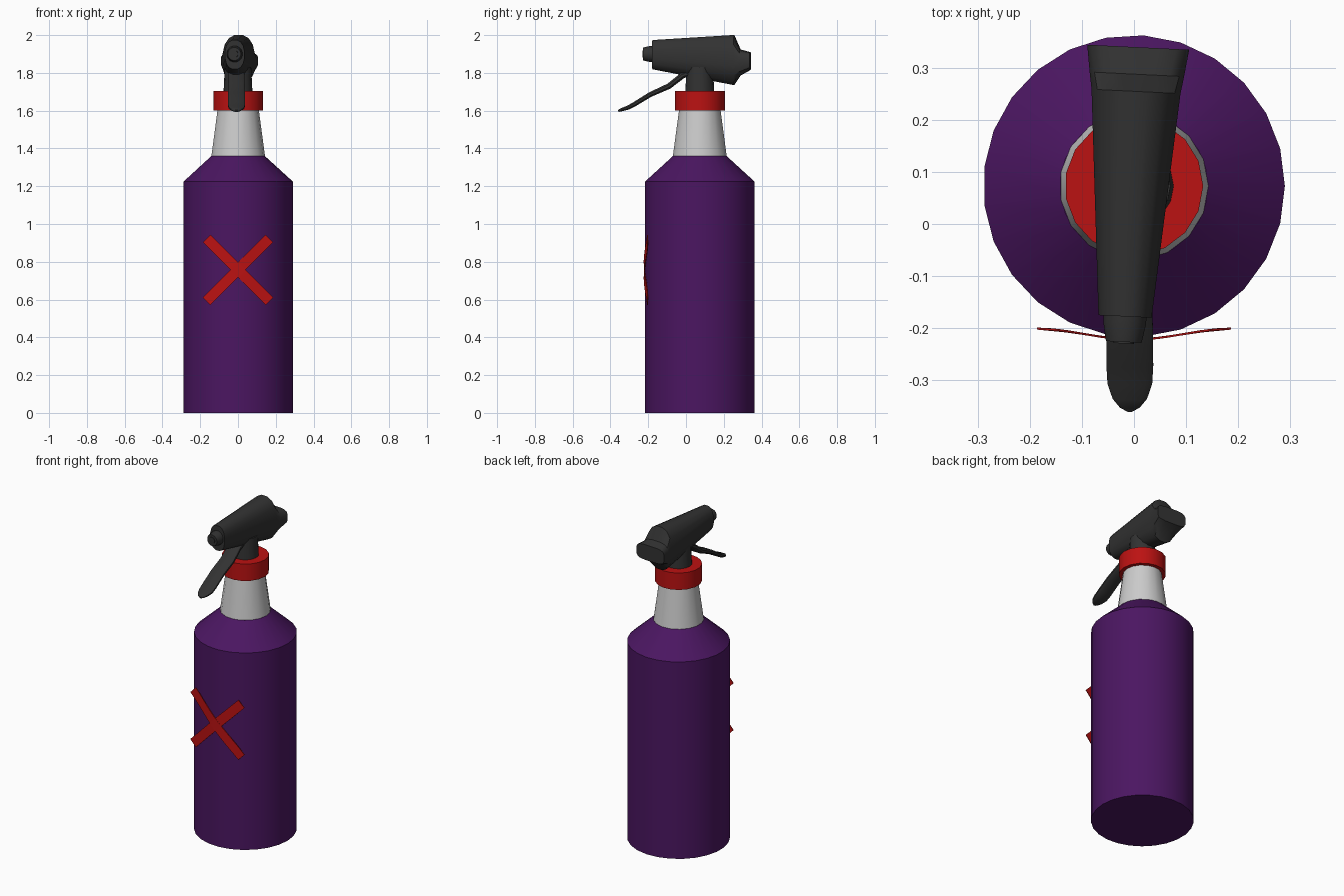
import bpy, bmesh, math
from mathutils import Matrix, Vector

if "Cube" in bpy.data.objects:
    bpy.data.objects.remove(bpy.data.objects["Cube"])

CY = 0.073  # bottle axis in y


def material(name, rgb):
    m = bpy.data.materials.new(name)
    m.diffuse_color = (*rgb, 1)
    m.use_nodes = True
    m.node_tree.nodes["Principled BSDF"].inputs["Base Color"].default_value = m.diffuse_color
    return m


PURPLE = material("purple", (0.07, 0.008, 0.12))
RED = material("red", (0.5, 0.006, 0.006))
DARK = material("dark", (0.032, 0.032, 0.032))


def loft(name, rings, mat=None, angle=30, matrix=None):
    """Bridge equal-sized rings of points and cap both ends."""
    bm = bmesh.new()
    loops = [[bm.verts.new(p) for p in r] for r in rings]
    n = len(loops[0])
    for a, b in zip(loops, loops[1:]):
        for i in range(n):
            j = (i + 1) % n
            bm.faces.new((a[i], a[j], b[j], b[i]))
    bm.faces.new(loops[0][::-1])
    bm.faces.new(loops[-1])
    if matrix:
        bm.transform(matrix)
    bmesh.ops.recalc_face_normals(bm, faces=bm.faces)
    me = bpy.data.meshes.new(name)
    bm.to_mesh(me)
    bm.free()
    if mat:
        me.materials.append(mat)
    ob = bpy.data.objects.new(name, me)
    bpy.context.collection.objects.link(ob)
    bpy.ops.object.select_all(action='DESELECT')
    ob.select_set(True)
    bpy.context.view_layer.objects.active = ob
    bpy.ops.object.shade_smooth_by_angle(angle=math.radians(angle))
    return ob


def circle(r, z, n):
    return [(r * math.cos(2 * math.pi * i / n), CY + r * math.sin(2 * math.pi * i / n), z)
            for i in range(n)]


def lathe(name, profile, n, mat=None):
    return loft(name, [circle(r, z, n) for r, z in profile], mat)


def oval(y, hw, z0, z1, n=16, power=1.0):
    """Upright oval ring across the head; power < 1 makes it boxier."""
    pts = []
    for i in range(n):
        a = 2 * math.pi * (i + 0.5) / n
        c, s = math.cos(a), math.sin(a)
        pts.append((hw * math.copysign(abs(c) ** power, c), y,
                    (z0 + z1) / 2 + (z1 - z0) / 2 * math.copysign(abs(s) ** power, s)))
    return pts


# bottle, neck and collar
lathe("bottle", [(0.29, 0), (0.29, 1.225), (0.142, 1.36)], 25, PURPLE)
lathe("neck", [(0.143, 1.36), (0.108, 1.62)], 17)
lathe("collar", [(0.133, 1.60), (0.133, 1.705)], 17, RED)
lathe("stem", [(0.077, 1.69), (0.07, 1.83)], 16, DARK)

# spray head, turned slightly about the bottle axis
turn = Matrix.Translation((-0.005, CY, 0)) @ Matrix.Rotation(math.radians(-2.8), 4, 'Z') \
    @ Matrix.Translation((0, -CY, 0))
loft("spray_head", [oval(-0.178, 0.052, 1.818, 1.975, power=0.85),
                    oval(0.255, 0.087, 1.733, 2.003, power=0.85),
                    oval(0.288, 0.092, 1.785, 1.925, power=0.65),
                    oval(0.34, 0.099, 1.815, 1.91, power=0.5)], DARK, 35, turn)
loft("nozzle", [oval(-0.15, 0.042, 1.857, 1.943), oval(-0.19, 0.042, 1.857, 1.943),
                oval(-0.227, 0.035, 1.865, 1.935)], DARK, 30, turn)
loft("nozzle_tip", [oval(-0.22, 0.02, 1.88, 1.92), oval(-0.23, 0.02, 1.88, 1.92)],
     DARK, 30, turn)

# curved trigger with a rounded tip: (y, z, half width, half thickness)
path = [(0.03, 1.805, 0.04, 0.016), (-0.02, 1.785, 0.042, 0.016), (-0.09, 1.73, 0.044, 0.015),
        (-0.19, 1.685, 0.044, 0.013), (-0.27, 1.636, 0.045, 0.012), (-0.305, 1.617, 0.043, 0.011),
        (-0.335, 1.607, 0.033, 0.009), (-0.352, 1.601, 0.019, 0.007), (-0.359, 1.598, 0.006, 0.005)]
rings = []
for k, (y, z, w, t) in enumerate(path):
    a, b = path[max(k - 1, 0)], path[min(k + 1, len(path) - 1)]
    d = Vector((0, b[0] - a[0], b[1] - a[1])).normalized()
    up = Vector((0, d.z, -d.y))
    rings.append([Vector((w * u - 0.008, y, z)) + up * t * v for u, v in
                  ((-1, 0.4), (-0.7, 1), (0.7, 1), (1, 0.4), (1, -0.4), (0.7, -1), (-0.7, -1), (-1, -0.4))])
loft("trigger", rings, DARK, 40)

# crossed label strips, bent around the bottle front
for name, side in (("cross_strip_a", 1), ("cross_strip_b", -1)):
    rings = []
    for k in range(13):
        s = -0.166 + 0.332 * k / 12
        ring = []
        for off, dy in ((-0.02, 0), (0.02, 0), (0.02, 0.004), (-0.02, 0.004)):
            x, z = side * (s + off), 0.757 + s - off
            ring.append((x, -0.2135 - 0.0105 * math.cos(math.pi * x / 0.19) + dy, z))
        rings.append(ring)
    loft(name, rings, RED)
